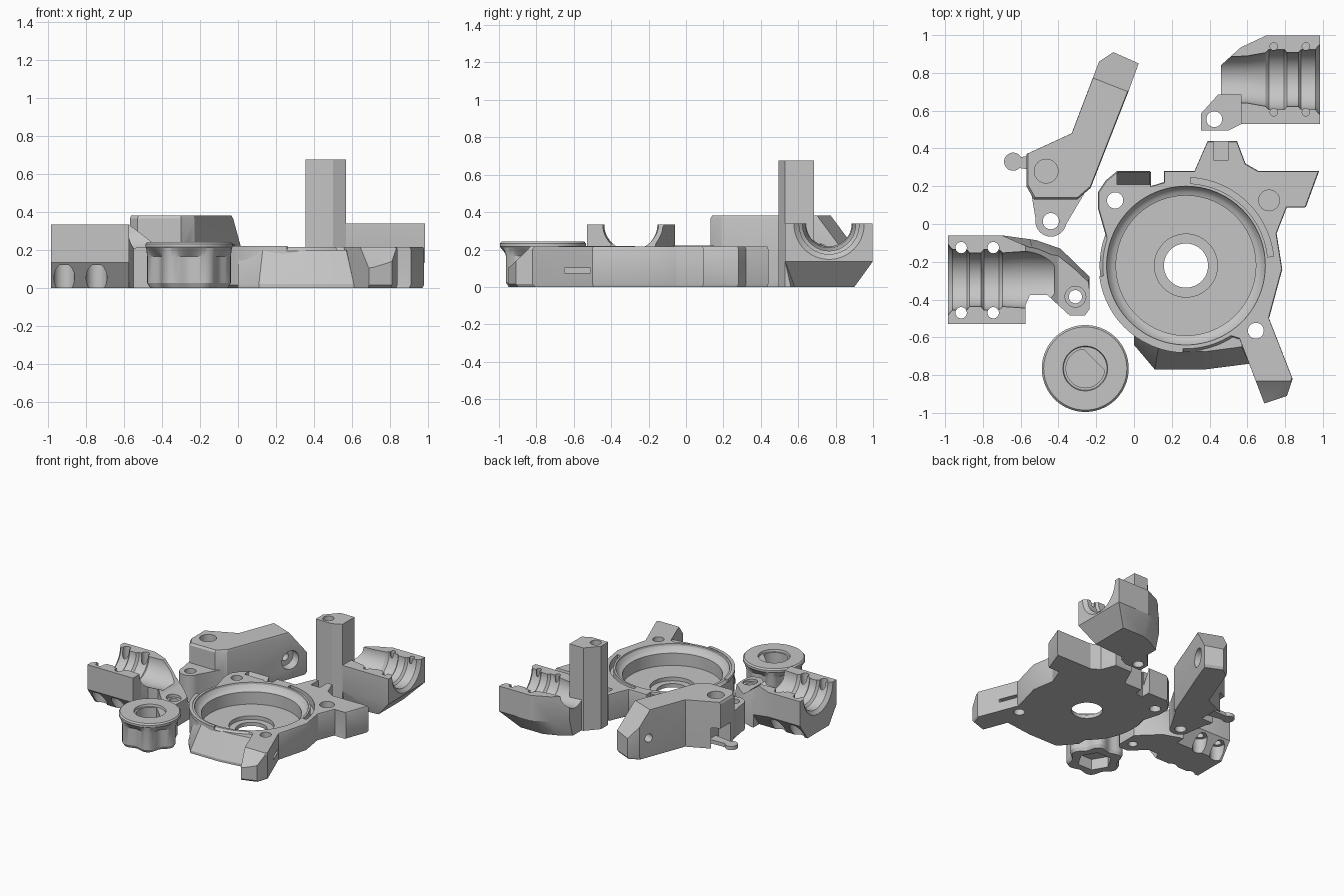
import bpy, bmesh
from math import cos, sin, pi, radians, atan2

cube = bpy.data.objects.get("Cube")
if cube:
    bpy.data.objects.remove(cube, do_unlink=True)

grey = bpy.data.materials.new("plain grey")
grey.use_nodes = True
grey.diffuse_color = (0.56, 0.56, 0.56, 1)
grey.node_tree.nodes["Principled BSDF"].inputs["Base Color"].default_value = grey.diffuse_color

AXES = {"x": lambda u, v, w: (w, u, v), "y": lambda u, v, w: (u, w, v), "z": lambda u, v, w: (u, v, w)}


def loft(name, layers, axis="z"):
    """Closed solid through equal-length outlines, each given with its height on the axis."""
    bm = bmesh.new()
    rings = [[bm.verts.new(AXES[axis](u, v, w)) for u, v in pts] for pts, w in layers]
    for low, high in zip(rings, rings[1:]):
        for i in range(len(low)):
            j = (i + 1) % len(low)
            bm.faces.new((low[i], low[j], high[j], high[i]))
    bm.faces.new(rings[0])
    bm.faces.new(rings[-1])
    bmesh.ops.recalc_face_normals(bm, faces=bm.faces[:])
    mesh = bpy.data.meshes.new(name)
    bm.to_mesh(mesh)
    bm.free()
    mesh.materials.append(grey)
    obj = bpy.data.objects.new(name, mesh)
    bpy.context.collection.objects.link(obj)
    return obj


def prism(name, pts, low, high, axis="z"):
    return loft(name, [(pts, low), (pts, high)], axis)


def box(x0, x1, y0, y1, z0, z1):
    return prism("block", [(x0, y0), (x1, y0), (x1, y1), (x0, y1)], z0, z1)


def ring(c, r, n=64, wave=0.0):
    """Circle, or a six-lobed outline when wave is given."""
    pts = []
    for i in range(n):
        a = i * 2 * pi / n
        k = r + wave * cos(6 * a)
        pts.append((c[0] + k * cos(a), c[1] + k * sin(a)))
    return pts


def lathe(name, c, profile, axis="z", n=64):
    return loft(name, [(ring(c, r, n), w) for r, w in profile], axis)


def rod(c, r, low, high, axis="z", n=32):
    return lathe("rod", c, [(r, low), (r, high)], axis, n)


def arc_band(c, r0, r1, a0, a1, n=28):
    angles = [radians(a0 + (a1 - a0) * i / n) for i in range(n + 1)]
    return ([(c[0] + r1 * cos(a), c[1] + r1 * sin(a)) for a in angles]
            + [(c[0] + r0 * cos(a), c[1] + r0 * sin(a)) for a in reversed(angles)])


def scaled(pts, k):
    cx, cy = (sum(p[i] for p in pts) / len(pts) for i in (0, 1))
    return [(cx + (x - cx) * k, cy + (y - cy) * k) for x, y in pts]


def combine(obj, tools, operation="DIFFERENCE"):
    """Apply each tool to the part, then discard it."""
    for tool in tools:
        tool.hide_render = True
        mod = obj.modifiers.new("shape", "BOOLEAN")
        mod.operation, mod.object, mod.solver = operation, tool, "EXACT"
        bpy.context.view_layer.update()
        graph = bpy.context.evaluated_depsgraph_get()
        mesh = bpy.data.meshes.new_from_object(obj.evaluated_get(graph))
        obj.modifiers.clear()
        obj.data = mesh
        bpy.data.objects.remove(tool, do_unlink=True)


def finish(obj):
    obj.data.shade_smooth()
    obj.data.set_sharp_from_angle(angle=radians(25))


# Housing plate with ears, arm and round rim
T = 0.215
hub = (0.275, -0.22)
outline = [(-0.19, 0.17), (-0.15, 0.23), (-0.09, 0.28), (0.085, 0.28), (0.085, 0.2), (0.16, 0.22),
           (0.16, 0.28), (0.32, 0.28), (0.39, 0.44), (0.545, 0.44), (0.59, 0.32), (0.66, 0.28),
           (0.98, 0.28), (0.91, 0.09), (0.81, 0.09), (0.755, -0.05), (0.785, -0.24), (0.715, -0.5),
           (0.84, -0.82), (0.81, -0.91), (0.69, -0.95), (0.56, -0.61), (0.2, -0.5),
           (-0.12, -0.3), (-0.15, -0.06), (-0.19, 0.08)]
plate = loft("housing_plate", [(scaled(outline, 0.985), 0), (outline, 0.015), (outline, T - 0.012),
                               (scaled(outline, 0.99), T)])
foot = [(0, -0.64), (0.11, -0.77), (0.375, -0.77), (0.61, -0.74), (0.6, -0.4), (0, -0.4)]
foot_top = [(0.0, -0.56), (0.13, -0.655), (0.38, -0.675), (0.57, -0.65), (0.6, -0.4), (0, -0.4)]
combine(plate, [
    lathe("rim", hub, [(0.44, 0), (0.457, 0.015), (0.457, T - 0.02), (0.44, T)], n=96),
    loft("foot", [(foot, 0), (foot, 0.02), (foot_top, T - 0.015)]),
    prism("ridge", arc_band(hub, 0.435, 0.462, 187, 268), T - 0.02, T + 0.005)], "UNION")
combine(plate, [
    lathe("pocket", hub, [(0.425, 0.25), (0.418, T - 0.015), (0.405, T - 0.035), (0.39, T - 0.048),
                          (0.37, T - 0.055), (0.37, 0.06)], n=96),
    rod(hub, 0.167, 0.03, 0.1, n=64),
    rod(hub, 0.117, -0.1, 0.1, n=64),
    prism("slot", arc_band(hub, 0.435, 0.466, 6, 87), 0.15, 0.3),
    rod((-0.1, 0.125), 0.043, -0.1, 0.3),
    rod((0.645, -0.565), 0.042, -0.1, 0.3),
    rod((0.715, 0.125), 0.055, 0.09, 0.3),
    box(0.42, 0.5, 0.34, 0.5, 0.13, 0.3),
    box(0.6, 0.8, -0.65, -0.51, 0.075, 0.1),
    prism("arm_slope", [(-0.86, 0.25), (-0.83, T), (-0.94, 0.11), (-1.05, 0.05), (-1.05, 0.25)], 0.6, 0.9, "x"),
    prism("back_slope", [(0.21, 0.3), (0.21, 0.09), (0.275, T), (0.275, 0.3)], -0.09, 0.11, "x")])
finish(plate)

# Tall lever with a sloped tip and pivot tab
side = [(-0.185, 0.86), (-0.11, 0.91), (0.025, 0.85), (-0.03, 0.7), (-0.23, 0.19), (-0.3, 0.13),
        (-0.53, 0.13), (-0.57, 0.2), (-0.57, 0.37), (-0.33, 0.48)]
lever = loft("lever", [(scaled(side, 0.97), 0), (side, 0.02), (side, 0.365), (scaled(side, 0.97), 0.382)])
pivot = (-0.44, 0.015)
combine(lever, [rod(pivot, 0.082, 0, 0.222),
                prism("tab", [(-0.55, 0.2), (-0.52, 0.02), (-0.37, -0.02), (-0.24, 0.2)], 0, 0.222)], "UNION")
# cutters laid along the lever direction: tip slope, cross bore and its wide mouth
lean = atan2(0.51, 0.2)
tip = prism("tip_slope", [(0, 0.382), (0.2, 0.13), (0.3, 0.13), (0.3, 0.5), (0, 0.5)], -0.3, 0.3, "y")
tip.location = (-0.12, 0.735, 0)
bores = [rod((0, 0.155), 0.033, -0.3, 0.3, "y"), rod((0, 0.155), 0.075, -0.3, -0.03, "y")]
for bore in bores:
    bore.location = (-0.125, 0.75, 0)
for tool in (tip, *bores):
    tool.rotation_euler.z = lean
combine(lever, [tip, *bores,
                rod(pivot, 0.043, -0.1, 0.3),
                rod((-0.465, 0.28), 0.063, 0.25, 0.5),
                box(-0.6, -0.46, 0.24, 0.4, -0.1, 0.17)])
finish(lever)

# Small thumb blade on the lever
blade = rod((-0.64, 0.33), 0.048, 0.02, 0.05)
blade.name = "thumb_blade"
combine(blade, [prism("stem", [(-0.63, 0.3), (-0.43, 0.27), (-0.43, 0.36), (-0.63, 0.355)], 0.02, 0.05)], "UNION")
finish(blade)

# Two half clamps with ribbed bores
H = 0.335
BORE = ((0.21, -0.02), (0.16, 0.025), (0.16, 0.1), (0.142, 0.115), (0.142, 0.175), (0.16, 0.19),
        (0.16, 0.27), (0.142, 0.29))


def half_bore(cy, end, step, tail):
    profile = [(r, end + step * d) for r, d in BORE] + tail
    return lathe("bore", (cy, H), profile, "x")


def edge_cut(y, inward, x0, x1):
    """Wedge that slopes the underside along one long edge."""
    return prism("wedge", [(y - inward * 0.2, 0.135), (y, 0.135), (y + inward, -0.005), (y + inward, -0.1),
                           (y - inward * 0.2, -0.1)], x0, x1, "x")


# the tail's outer edge leans inward towards the top
front_side = [(-0.235, -0.45), (-0.26, -0.485), (-0.34, -0.485), (-0.46, -0.375),
              (-0.55, -0.375), (-0.575, -0.43), (-0.575, -0.53), (-0.985, -0.53)]
back_low = [(-0.985, -0.06), (-0.7, -0.06), (-0.52, -0.085), (-0.39, -0.13), (-0.235, -0.28)]
back_top = [(-0.985, -0.06), (-0.7, -0.06), (-0.54, -0.13), (-0.42, -0.2), (-0.25, -0.34)]
left = loft("left_clamp", [(back_low + front_side, 0), (back_low + front_side, 0.06), (back_top + front_side, H)])
eye = (-0.31, -0.385)
combine(left, [
    half_bore(-0.295, -0.985, 1, [(0.15, -0.58), (0.14, -0.42)]),
    prism("tail_slope", [(-0.575, H), (-0.4, 0.2), (-0.1, 0.17), (-0.1, 0.5), (-0.575, 0.5)], -0.8, 0.2, "y"),
    edge_cut(-0.53, 0.1, -1.1, -0.5), edge_cut(-0.06, -0.1, -1.1, -0.55),
    rod(eye, 0.055, 0.17, 0.4), rod(eye, 0.035, -0.1, 0.3)])
combine(left, [rod((x, y), r, -0.1, top) for x in (-0.915, -0.745) for y in (-0.47, -0.125)
               for r, top in ((0.03, 0.5), (0.055, 0.12))])
finish(left)

top_side = [(0.46, 0.84), (0.565, 0.935), (0.7, 0.998), (0.985, 0.998), (0.985, 0.53), (0.565, 0.53), (0.46, 0.6)]
low_side = [(0.46, 0.8), (0.56, 0.86), (0.66, 0.9), (0.86, 0.9), (0.86, 0.58), (0.565, 0.56), (0.46, 0.6)]
right = loft("right_clamp", [(low_side, 0), (top_side, 0.135), (top_side, H + 0.005)])
combine(right, [half_bore(0.765, 0.985, -1, [(0.125, 0.6), (0.115, 0.4)])])
combine(right, [rod((x, y), 0.02, 0.15, 0.5, n=20) for x in (0.74, 0.91) for y in (0.94, 0.592)])
# Tall post beside the right clamp
post = prism("post", [(0.355, 0.585), (0.445, 0.685), (0.57, 0.685), (0.57, 0.53), (0.5, 0.495), (0.355, 0.495)],
             0, 0.675)
combine(right, [post], "UNION")
combine(right, [rod((0.425, 0.555), 0.042, -0.1, 0.8)])
finish(right)

# Flanged knob with softly six-sided grip and flat-sided bore
spot = (-0.258, -0.765)
grip = ring(spot, 0.2, 96, 0.02)
knob = loft("knob", [(scaled(grip, 0.93), 0), (grip, 0.025), (grip, 0.165), (ring(spot, 0.226, 96), 0.21),
                     (ring(spot, 0.23, 96), 0.215), (ring(spot, 0.23, 96), 0.232), (ring(spot, 0.22, 96), 0.243)])
flat_bore = [p for p in ring(spot, 0.102) if (p[0] - spot[0]) + (p[1] - spot[1]) < 0.1]
combine(knob, [prism("flat_bore", flat_bore, 0.12, 0.3),
               lathe("mouth", spot, [(0.12, 0.25), (0.115, 0.225)]),
               prism("socket", ring(spot, 0.13, 6), -0.1, 0.09)])
finish(knob)
